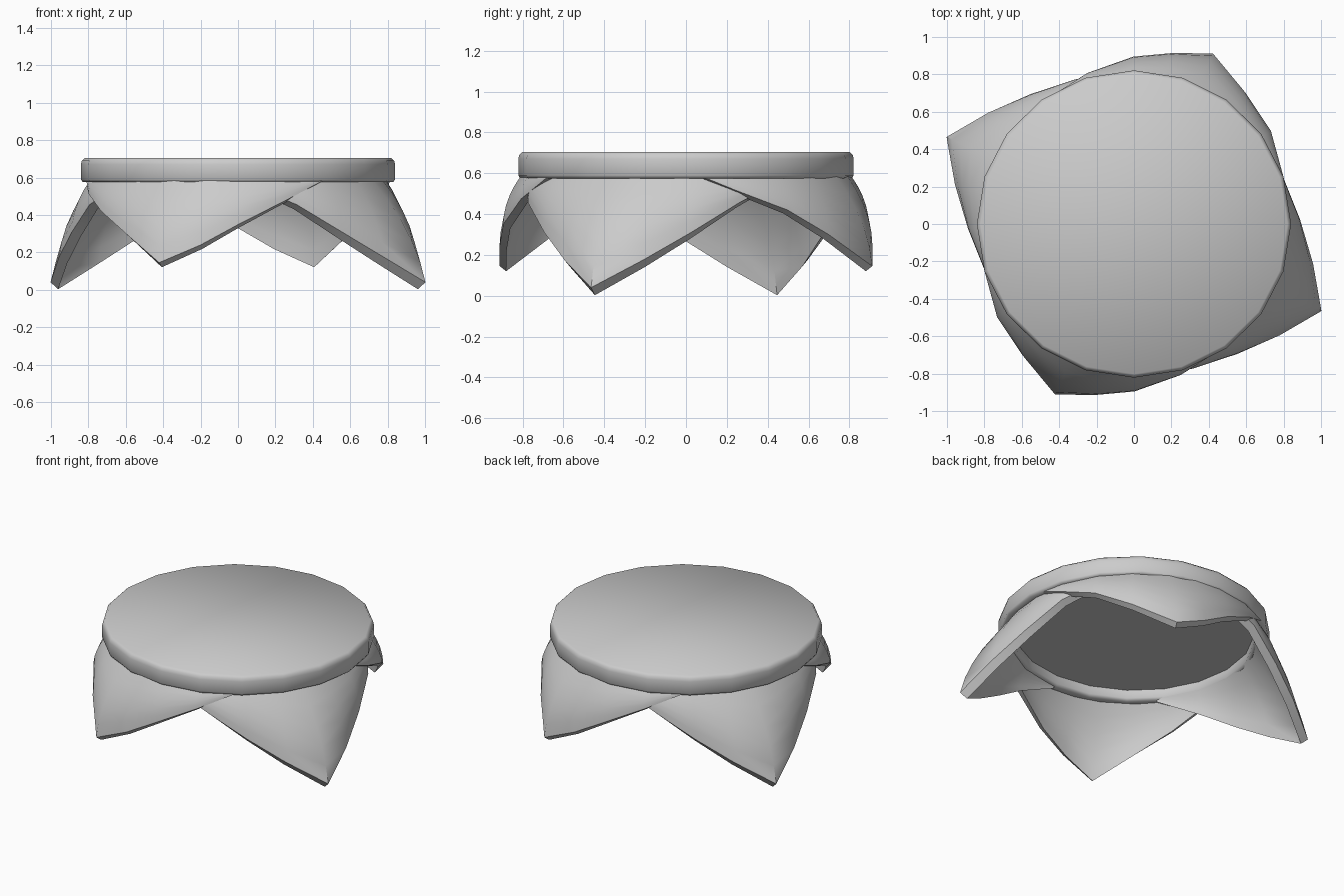
import bpy, bmesh
from math import sin, cos, radians, pi

if "Cube" in bpy.data.objects:
    bpy.data.objects.remove(bpy.data.objects["Cube"])


def finish(name, bm, angle):
    me = bpy.data.meshes.new(name)
    bm.to_mesh(me)
    bm.free()
    ob = bpy.data.objects.new(name, me)
    bpy.context.collection.objects.link(ob)
    bpy.ops.object.select_all(action='DESELECT')
    ob.select_set(True)
    bpy.context.view_layer.objects.active = ob
    bpy.ops.object.shade_smooth_by_angle(angle=radians(angle))


# Lid: 20-sided disc with a softened rim and a recess underneath
def lid():
    n = 20
    profile = [(0.82, 0.705), (0.835, 0.69), (0.84, 0.67), (0.84, 0.59), (0.83, 0.575),
               (0.76, 0.575), (0.745, 0.59), (0.745, 0.645)]
    bm = bmesh.new()
    rings = [[bm.verts.new((r * cos(2 * pi * i / n), 0.978 * r * sin(2 * pi * i / n), z))
              for i in range(n)] for r, z in profile]
    for a, b in zip(rings, rings[1:]):
        for i in range(n):
            j = (i + 1) % n
            bm.faces.new((a[i], b[i], b[j], a[j]))
    bm.faces.new(rings[0])
    bm.faces.new(rings[-1][::-1])
    finish("lid", bm, 60)


# Cloth flap: hangs from the lid down to a pointed edge given as
# (degrees, radius, height) relative to the tip direction.
# Each column is a closed strip: outer side down, inner side back up.
def flap(name, direction, edge, top_r, thick, drop, bulge):
    rows = 5
    bm = bmesh.new()
    cols = []
    for off, r, z in edge:
        a = radians(direction + off)
        top_z = max(0.588, z + 0.008)
        depth = (top_z - z) / 0.5
        outer, inner = [], []
        for k in range(rows + 1):
            s = k / rows
            rr = top_r + (r - top_r) * s + bulge * depth * 4 * s * (1 - s)
            zz = top_z + (z - top_z) * s
            outer.append((rr, zz))
            inner.append((rr - thick, zz - drop * s * min(1, 0.5 + depth / 2)))
        cols.append([bm.verts.new((p * cos(a), p * sin(a), h))
                     for p, h in outer + inner[::-1]])
    m = len(cols[0])
    for a, b in zip(cols, cols[1:]):
        for k in range(m):
            j = (k + 1) % m
            bm.faces.new((a[k], a[j], b[j], b[k]))
    bm.faces.new(cols[0][::-1])
    bm.faces.new(cols[-1])
    bmesh.ops.recalc_face_normals(bm, faces=bm.faces)
    finish(name, bm, 45)


side_half = [(12.5, 0.98, 0.175), (26.5, 0.888, 0.31), (43, 0.835, 0.455), (64, 0.79, 0.58)]
side_edge = ([(-o, r, z) for o, r, z in reversed(side_half)]
             + [(0, 1.105, 0.04)] + side_half)
front_edge = [(-59, 0.815, 0.58), (-48, 0.838, 0.515), (-31, 0.885, 0.42), (-15.8, 0.92, 0.30),
              (0, 1.005, 0.145), (12.5, 0.935, 0.24), (25, 0.895, 0.35), (42, 0.845, 0.475),
              (59, 0.815, 0.585)]

lid()
for name, turn in (("right", 0), ("left", 180)):
    flap(name + "_flap", -24.9 + turn, side_edge, 0.79, 0.045, 0.037, 0.045)
for name, turn in (("front", 0), ("back", 180)):
    flap(name + "_flap", -114.8 + turn, front_edge, 0.808, 0.035, 0.026, 0.045)
